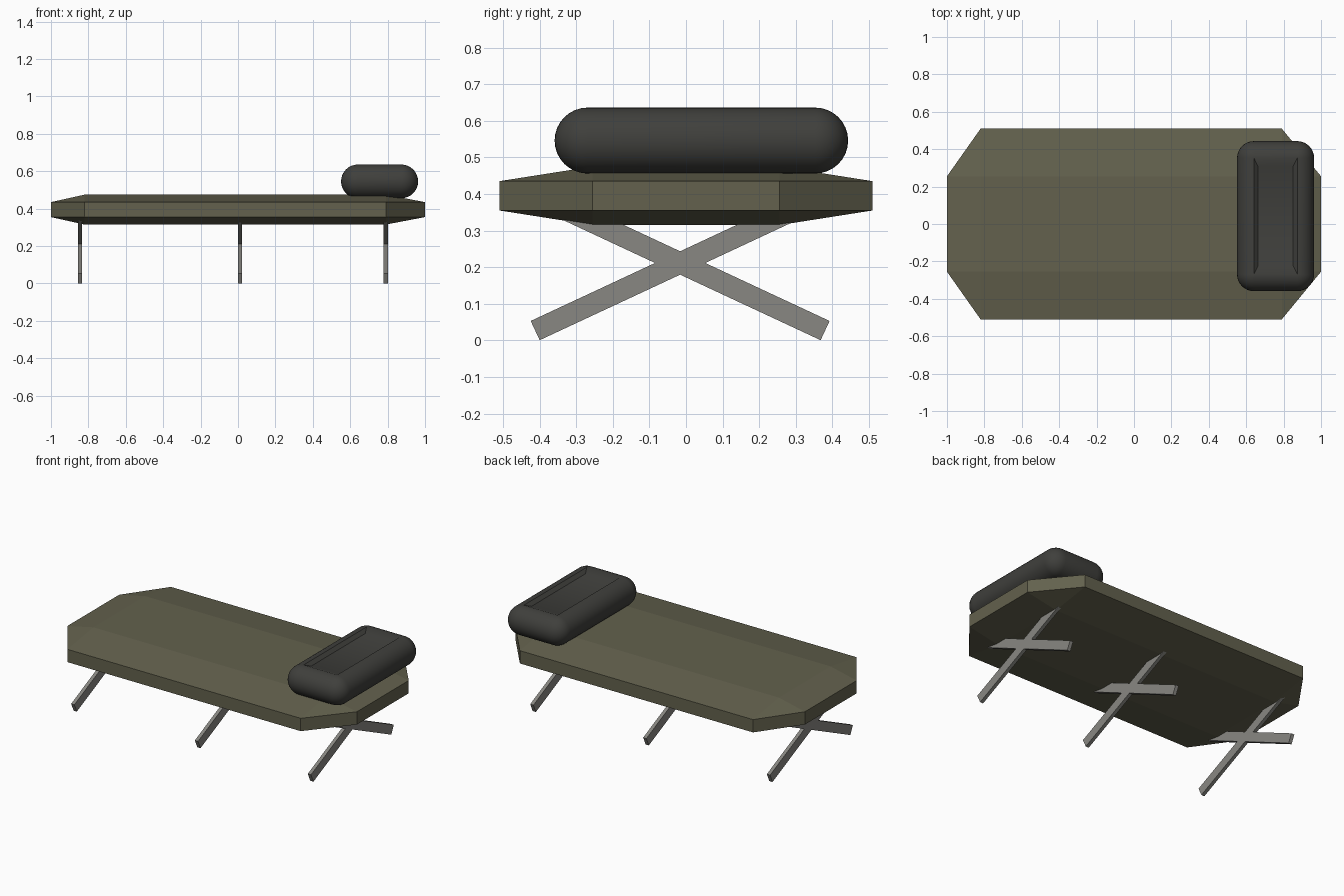
import bpy, bmesh, math

if "Cube" in bpy.data.objects:
    bpy.data.objects.remove(bpy.data.objects["Cube"])


def material(name, rgb):
    m = bpy.data.materials.new(name)
    m.diffuse_color = (*rgb, 1)
    m.use_nodes = True
    m.node_tree.nodes["Principled BSDF"].inputs["Base Color"].default_value = m.diffuse_color
    return m


def finish(bm, name, mat, smooth=False):
    bmesh.ops.remove_doubles(bm, verts=bm.verts[:], dist=1e-5)
    bmesh.ops.recalc_face_normals(bm, faces=bm.faces[:])
    me = bpy.data.meshes.new(name)
    bm.to_mesh(me)
    bm.free()
    ob = bpy.data.objects.new(name, me)
    bpy.context.collection.objects.link(ob)
    me.materials.append(mat)
    if smooth:
        bpy.context.view_layer.objects.active = ob
        ob.select_set(True)
        bpy.ops.object.shade_smooth_by_angle(angle=math.radians(35))
        ob.select_set(False)
    return ob


olive = material("olive_fabric", (0.125, 0.12, 0.075))
dark = material("dark_fabric", (0.05, 0.05, 0.045))
metal = material("leg_grey", (0.25, 0.245, 0.225))

# Mattress: a 3 x 3 patch with chamfered corners, crowned top and bottom
xs, ys = (-1, -0.82, 0.79, 1), (-0.51, -0.255, 0.255, 0.51)
bm = bmesh.new()
for side in (1, -1):
    v = {}
    for i in range(4):
        for j in range(4):
            if i in (0, 3) and j in (0, 3):
                continue
            inner = i in (1, 2) and j in (1, 2)
            v[i, j] = bm.verts.new((xs[i], ys[j], 0.395 + side * (0.08 if inner else 0.04)))
    for i in range(3):
        for j in range(3):
            keys = [(i, j), (i + 1, j), (i + 1, j + 1), (i, j + 1)]
            bm.faces.new([v[k] for k in keys if k in v])
bmesh.ops.bridge_loops(bm, edges=[e for e in bm.edges if e.is_boundary])
finish(bm, "mattress", olive)

# Pillow: rounded rectangle rings with a fully round edge and sunken panels
R, HX, HY = 0.09, 0.116, 0.311
CX, CY, CZ = 0.757, 0.042, 0.546
CORNER = 8


def ring(bm, grow_x, grow_y, z):
    verts = []
    for q, (sx, sy) in enumerate(((1, 1), (-1, 1), (-1, -1), (1, -1))):
        for k in range(CORNER + 1):
            a = math.pi / 2 * (q + k / CORNER)
            ux, uy = (math.cos(a), math.sin(a)) if grow_x > 0 else (sx, sy)
            verts.append(bm.verts.new((CX + sx * HX + grow_x * ux,
                                       CY + sy * HY + grow_y * uy, CZ + z)))
    return verts


profile = [(R * math.cos(a), R * math.cos(a), R * math.sin(a))
           for a in (math.radians(-90 + 11.25 * k) for k in range(17))]
profile[0], profile[-1] = (0, 0, -R), (0, 0, R)
profile = [(-0.022, -0.045, -R + 0.018)] + profile + [(-0.022, -0.045, R - 0.018)]
bm = bmesh.new()
rings = [ring(bm, *p) for p in profile]
for lo, hi in zip(rings, rings[1:]):
    for k in range(len(lo)):
        n = (k + 1) % len(lo)
        bm.faces.new((lo[k], lo[n], hi[n], hi[k]))
for end in (rings[0], rings[-1]):
    bm.faces.new(end[::CORNER + 1])
finish(bm, "pillow", dark, smooth=True)

# Legs: three crossed pairs of flat bars
for n, x in enumerate((-0.844, 0.01, 0.79)):
    for label, sign in (("a", 1), ("b", -1)):
        bm = bmesh.new()
        bmesh.ops.create_cube(bm, size=1)
        bmesh.ops.scale(bm, vec=(0.022, 0.874, 0.058), verts=bm.verts[:])
        leg = finish(bm, f"cross_leg_{n + 1}{label}", metal)
        leg.location = (x, -0.016, 0.2115)
        leg.rotation_euler.x = sign * math.radians(25)
